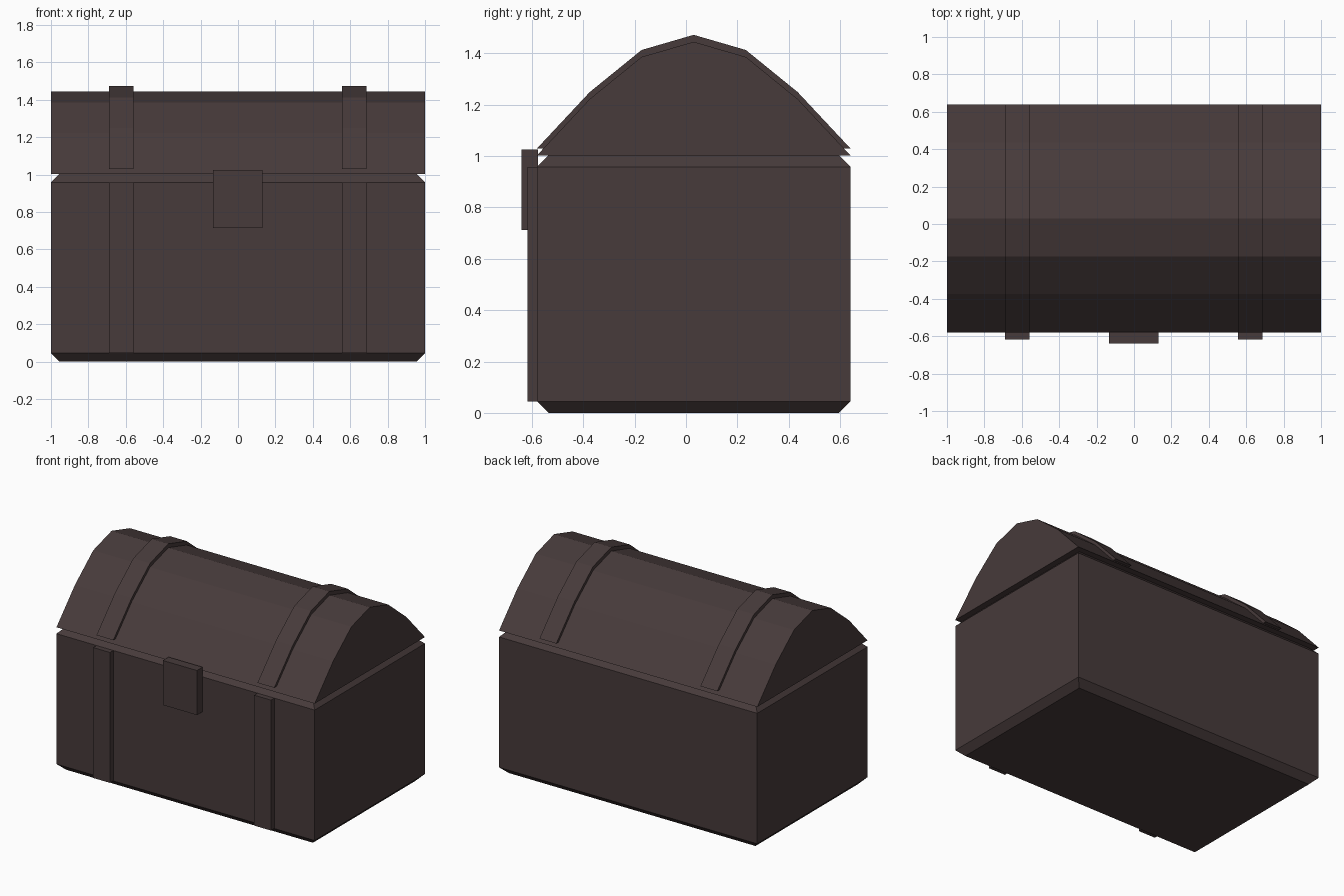
import bpy, bmesh

if "Cube" in bpy.data.objects:
    bpy.data.objects.remove(bpy.data.objects["Cube"])

wood = bpy.data.materials.new("dark brown")
wood.diffuse_color = (0.063, 0.043, 0.043, 1)
wood.use_nodes = True
wood.node_tree.nodes["Principled BSDF"].inputs["Base Color"].default_value = wood.diffuse_color

X, Y0, Y1 = 1.0, -0.58, 0.64      # chest half width, front and back
RIM = 0.045                       # chamfer size


def finish(name, bm):
    bmesh.ops.recalc_face_normals(bm, faces=bm.faces[:])
    mesh = bpy.data.meshes.new(name)
    bm.to_mesh(mesh)
    bm.free()
    mesh.materials.append(wood)
    obj = bpy.data.objects.new(name, mesh)
    bpy.context.collection.objects.link(obj)
    return obj


def loft(name, rings):
    """Closed solid through matching rings of points."""
    bm = bmesh.new()
    loops = [[bm.verts.new(p) for p in ring] for ring in rings]
    n = len(loops[0])
    for a, b in zip(loops, loops[1:]):
        for i in range(n):
            j = (i + 1) % n
            bm.faces.new((a[i], a[j], b[j], b[i]))
    bm.faces.new(loops[0])
    bm.faces.new(loops[-1])
    return finish(name, bm)


def rect(x0, x1, y0, y1, z):
    return [(x0, y0, z), (x1, y0, z), (x1, y1, z), (x0, y1, z)]


def box(name, x0, x1, y0, y1, z0, z1):
    return loft(name, [rect(x0, x1, y0, y1, z0), rect(x0, x1, y0, y1, z1)])


def arch(name, x0, x1, lift):
    """Six-sided arched profile extruded along x."""
    half = [(0.61, 1.003), (0.405, 1.222), (0.203, 1.386)]
    mid = (Y0 + Y1) / 2
    profile = [(mid - d, z) for d, z in half] + [(mid, 1.445)]
    profile += [(mid + d, z) for d, z in reversed(half)]
    return loft(name, [[(x, y, z + lift) for y, z in profile] for x in (x0, x1)])


# Chest body with chamfered bottom and top rims
loft("chest_body", [rect(-X + i, X - i, Y0 + i, Y1 - i, z)
                    for i, z in ((RIM, 0), (0, RIM), (0, 0.958), (RIM, 1.003))])

# Arched lid
arch("lid", -X, X, 0)

# Straps over the lid and down the front
for side, cx in (("left", -0.625), ("right", 0.622)):
    arch(side + "_lid_strap", cx - 0.065, cx + 0.065, 0.027)
    box(side + "_front_strap", cx - 0.065, cx + 0.065, -0.617, Y0 + 0.005, RIM, 0.958)

# Front clasp
box("clasp", -0.134, 0.13, -0.64, Y0 + 0.003, 0.713, 1.025)
